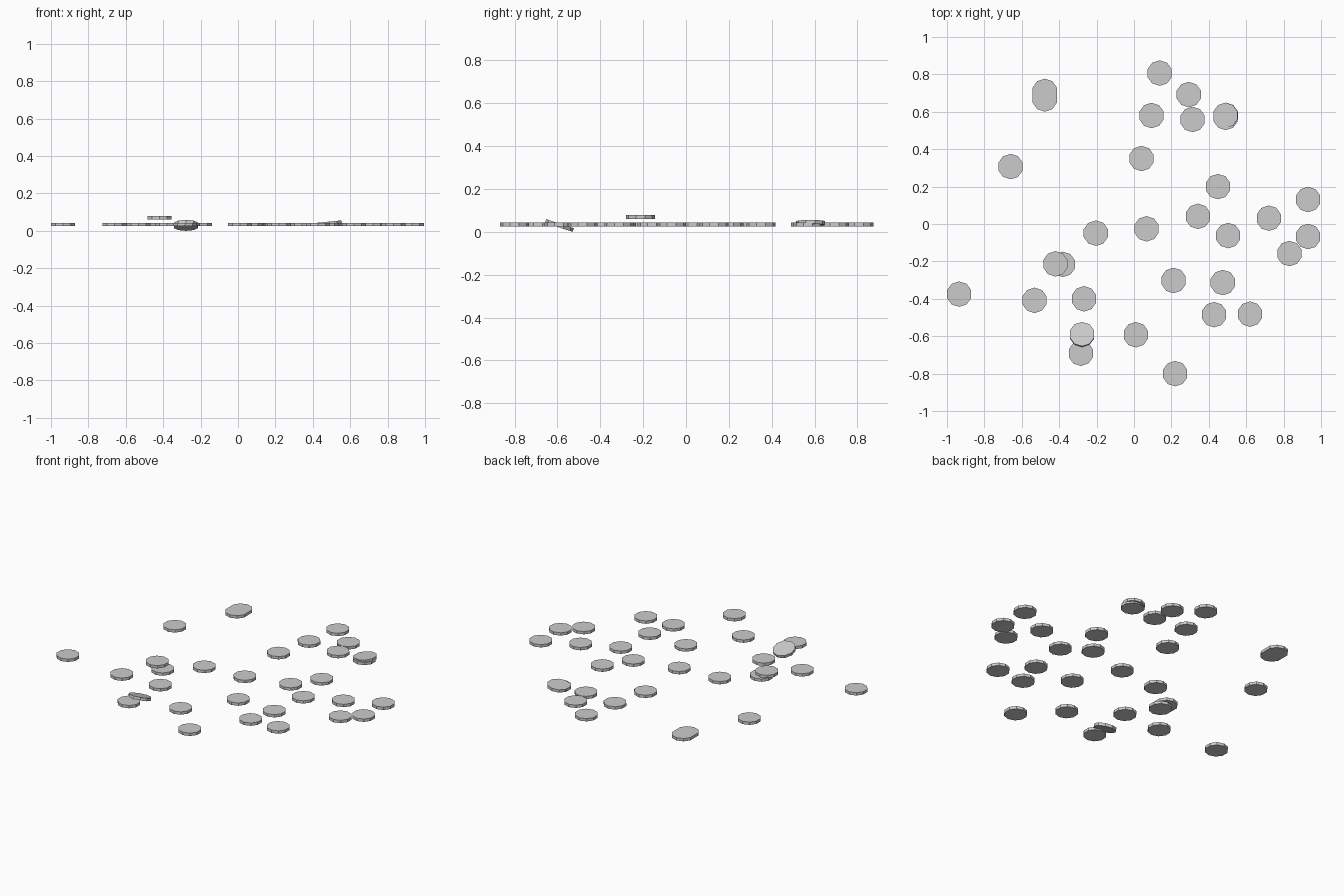
import bpy
from math import radians

RADIUS, THICK, LEVEL, SIDES = 0.068, 0.018, 0.034, 10


def disc(name, x, y, z=LEVEL, tilt=(0, 0)):
    """Ten-sided flat coin, optionally tilted about x and y (degrees)."""
    bpy.ops.mesh.primitive_cylinder_add(
        vertices=SIDES, radius=RADIUS, depth=THICK, location=(x, y, z),
        rotation=(radians(tilt[0]), radians(tilt[1]), 0))
    bpy.context.object.name = name


# Discs lying flat at one level
flat = [
    (.137, .807), (.293, .692), (.313, .559), (.094, .58), (.49, .57),
    (-.477, .709), (-.477, .669), (-.66, .307), (.04, .35), (.449, .2),
    (.931, .131), (.721, .031), (.342, .041), (.067, -.026), (-.204, -.049),
    (.503, -.062), (.931, -.067), (.831, -.158), (-.38, -.216), (-.935, -.375),
    (-.532, -.408), (-.267, -.4), (.212, -.302), (.475, -.313), (.428, -.485),
    (.62, -.482), (.01, -.592), (-.284, -.691), (.22, -.8),
]
for i, (x, y) in enumerate(flat):
    disc(f"flat_coin_{i + 1:02d}", x, y)

# Disc resting above its neighbour
disc("stacked_coin", -.42, -.213, .069)

# Tipped discs
disc("leaning_coin", -.278, -.591, .0295, (-18, 0))
disc("propped_coin", .49, .581, .0405, (0, -5.5))
